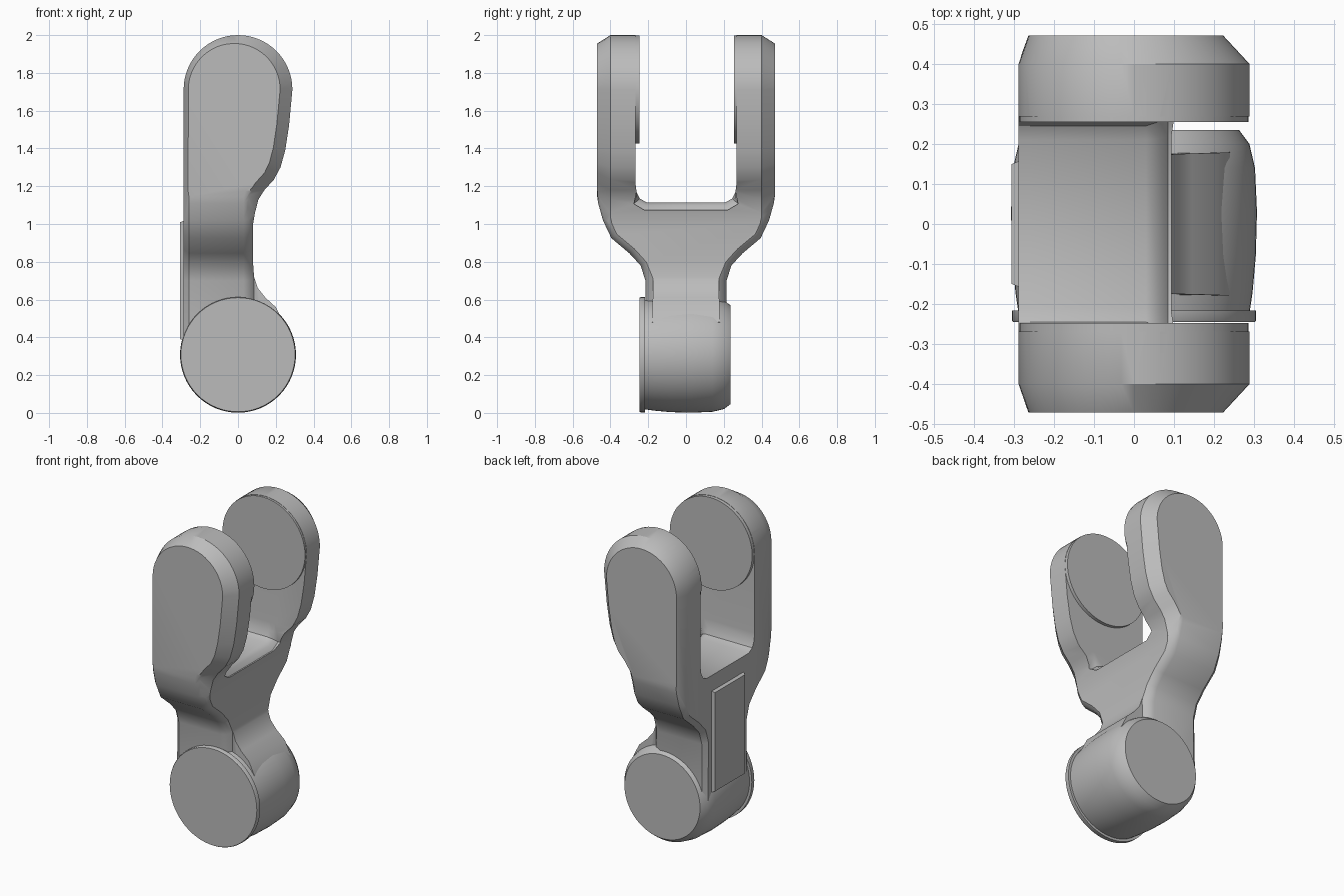
import bpy, bmesh
from math import sin, cos, pi, radians
from mathutils import Vector

cube = bpy.data.objects.get("Cube")
if cube:
    bpy.data.objects.remove(cube, do_unlink=True)

grey = bpy.data.materials.new("plain_grey")
grey.use_nodes = True
grey.diffuse_color = (0.5, 0.5, 0.5, 1)
for node in grey.node_tree.nodes:
    if node.type == 'BSDF_PRINCIPLED':
        node.inputs["Base Color"].default_value = (0.5, 0.5, 0.5, 1)


def finish(name, bm):
    bmesh.ops.recalc_face_normals(bm, faces=bm.faces)
    mesh = bpy.data.meshes.new(name)
    bm.to_mesh(mesh)
    bm.free()
    mesh.materials.append(grey)
    obj = bpy.data.objects.new(name, mesh)
    bpy.context.collection.objects.link(obj)
    return obj


def skin(name, rings):
    """Join equal rings of points into a closed solid."""
    bm = bmesh.new()
    loops = [[bm.verts.new(p) for p in ring] for ring in rings]
    n = len(loops[0])
    for a, b in zip(loops, loops[1:]):
        for i in range(n):
            j = (i + 1) % n
            bm.faces.new((a[i], a[j], b[j], b[i]))
    bm.faces.new(loops[0])
    bm.faces.new(loops[-1])
    return finish(name, bm)


def normals(outline):
    """Outward normals of a counter-clockwise outline."""
    result = []
    for i, p in enumerate(outline):
        before = (p - outline[i - 1]).normalized()
        after = (outline[(i + 1) % len(outline)] - p).normalized()
        t = (before + after).normalized()
        result.append(Vector((t.y, -t.x)))
    return result


def prism(name, outline, place, sections):
    """Extrude an outline through sections of (position, inset rule)."""
    outline = [Vector(p) for p in outline]
    norms = normals(outline)
    rings = []
    for pos, inset in sections:
        moved = [p - n * inset(p, n) for p, n in zip(outline, norms)]
        rings.append([place(pos, p) for p in moved])
    return skin(name, rings)


def lathe(name, z, profile, sides=64):
    """Turn a (y, radius) profile about an axis along y."""
    turns = [2 * pi * i / sides for i in range(sides)]
    return skin(name, [[(r * cos(a), y, z + r * sin(a)) for a in turns]
                       for y, r in profile])


def flat(p, n):
    return 0


# Outline of the whole link, with a round top and a narrow waist
TOP, R = 1.712, 0.288
outline = [(-R, 0.31), (-0.15, 0.28), (0.15, 0.3), (0.24, 0.48), (0.2, 0.56),
           (0.145, 0.61), (0.105, 0.66), (0.085, 0.72), (0.08, 0.79),
           (0.08, 1.0), (0.09, 1.06), (0.108, 1.13), (0.14, 1.18),
           (0.19, 1.235), (0.225, 1.3), (0.25, 1.39), (0.27, 1.52)]
outline += [(R * cos(pi * i / 28), TOP + R * sin(pi * i / 28)) for i in range(29)]


def rim(p, n):
    return 0.045 + 0.02 * n.x


fork_body = prism("fork_body", outline, lambda y, p: (p.x, y, p.y),
                  [(-0.47, rim), (-0.40, flat), (0.40, flat), (0.47, rim)])

# Fork shape across the depth: two arms, a rounded crotch and a neck
outer = [(0.215, 0.2), (0.215, 0.7), (0.24, 0.78), (0.3, 0.845), (0.395, 0.925),
         (0.44, 1.02), (0.465, 1.11), (0.478, 1.2), (0.49, 2.1)]
inner = [(0.268, 2.1), (0.268, 1.22), (0.262, 1.17), (0.245, 1.135), (0.21, 1.115)]
half = outer + inner
fork_outline = half + [(-y, z) for y, z in reversed(half)]


def outside_edge(p, n):
    return 0.04 if p.y < 1.06 or abs(p.x) > 0.4 else 0


def neck_edge(amount):
    return lambda p, n: amount if p.y < 1.14 else 0


cutter = prism("fork_cutter", fork_outline, lambda x, p: (x, p.x, p.y),
               [(-0.30, outside_edge), (-0.26, flat), (0.03, flat),
                (0.065, neck_edge(0.016)), (0.085, neck_edge(0.042)),
                (0.32, neck_edge(0.042))])
cutter.hide_render = True
mod = fork_body.modifiers.new("fork", 'BOOLEAN')
mod.operation = 'INTERSECT'
mod.solver = 'EXACT'
mod.object = cutter
bpy.context.view_layer.objects.active = fork_body
bpy.ops.object.modifier_apply(modifier=mod.name)
bpy.data.objects.remove(cutter, do_unlink=True)

# Barrel joint at the bottom with its front flange
HUB = 0.308
barrel = lathe("barrel", HUB, [(-0.225, 0.288), (-0.17, 0.296), (-0.08, 0.304),
                               (0.03, 0.307), (0.14, 0.302), (0.2, 0.288),
                               (0.235, 0.262)])
flange = lathe("barrel_flange", HUB, [(-0.245, 0.302), (-0.24, 0.305), (-0.216, 0.305)])

# Round pads on the inner faces of the arms
front_pad = lathe("front_arm_pad", TOP, [(-0.3, 0.286), (-0.247, 0.286)])
back_pad = lathe("back_arm_pad", TOP, [(0.3, 0.286), (0.255, 0.286)])

# Thin raised plate on the straight side of the neck
plate_outline = [(-0.16, 0.38), (0.16, 0.38), (0.16, 1.02), (-0.16, 1.02)]
side_plate = prism("side_plate", plate_outline, lambda x, p: (x, p.x, p.y),
                   [(-0.306, lambda p, n: 0.015), (-0.28, flat)])

bpy.ops.object.select_all(action='DESELECT')
for obj in (fork_body, barrel, flange, front_pad, back_pad, side_plate):
    obj.select_set(True)
bpy.ops.object.shade_smooth_by_angle(angle=radians(32))
